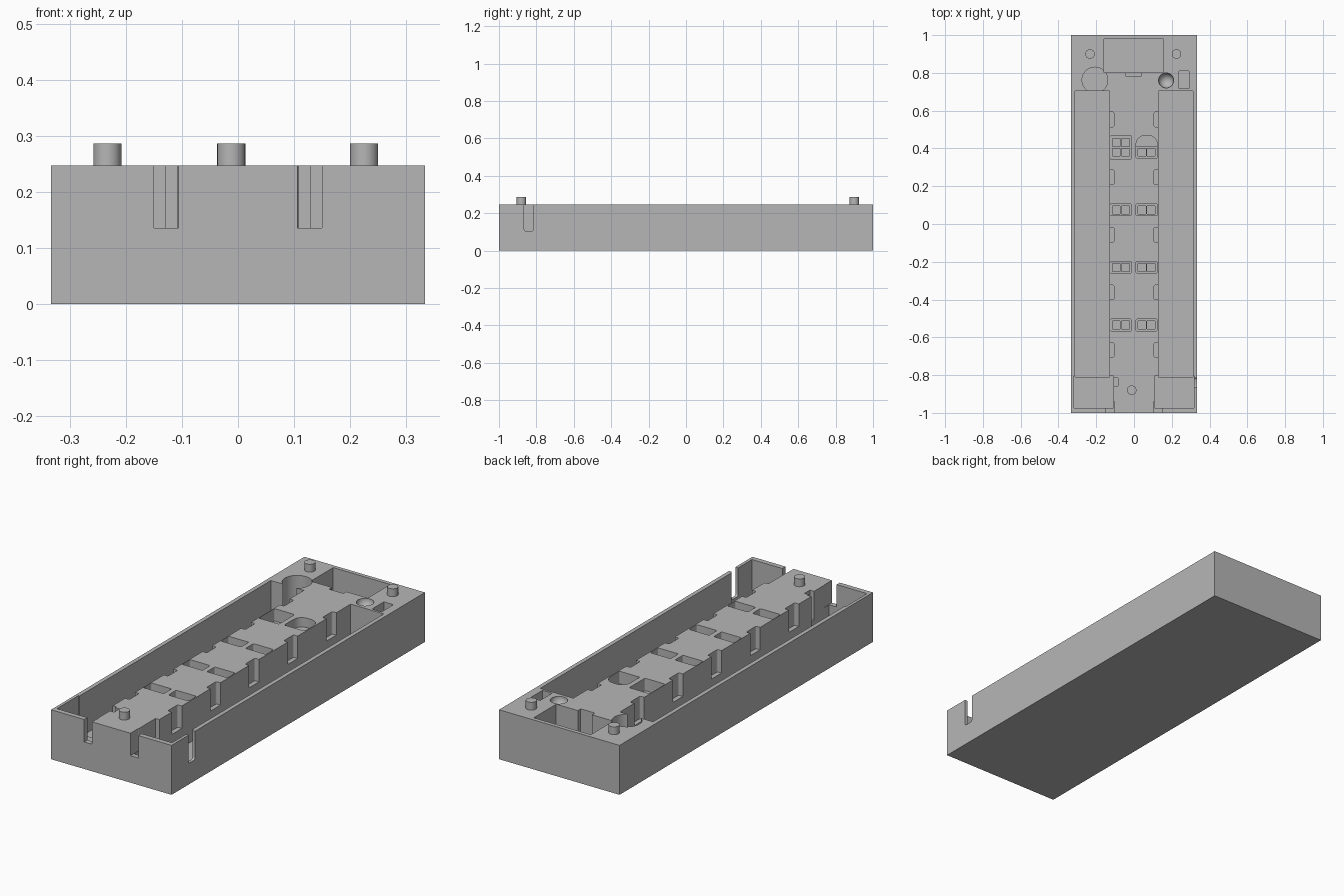
import bpy, bmesh, math
from mathutils import Matrix

default = bpy.data.objects.get("Cube")
if default:
    bpy.data.objects.remove(default, do_unlink=True)

TOP = 0.247
OVER = 0.3    # cutters reach above the top face

gray = bpy.data.materials.new("matte_gray")
gray.use_nodes = True
color = (0.47, 0.47, 0.47, 1)
gray.diffuse_color = color
gray.node_tree.nodes["Principled BSDF"].inputs["Base Color"].default_value = color


def finish(bm, name):
    mesh = bpy.data.meshes.new(name)
    bm.to_mesh(mesh)
    bm.free()
    mesh.materials.append(gray)
    obj = bpy.data.objects.new(name, mesh)
    bpy.context.collection.objects.link(obj)
    return obj


def box(name, x0, x1, y0, y1, z0, z1=OVER, radius=0, axis=2):
    """Box between limits, with edges along one axis optionally rounded."""
    bm = bmesh.new()
    bmesh.ops.create_cube(bm, size=1)
    for v in bm.verts:
        v.co = [lo + (c + 0.5) * (hi - lo)
                for c, lo, hi in zip(v.co, (x0, y0, z0), (x1, y1, z1))]
    if radius:
        edges = [e for e in bm.edges
                 if abs((e.verts[0].co - e.verts[1].co).normalized()[axis]) > 0.9]
        bmesh.ops.bevel(bm, geom=edges, offset=radius, segments=4,
                        profile=0.5, affect='EDGES')
    return finish(bm, name)


def cylinder(name, x, y, r, z0, z1):
    bm = bmesh.new()
    bmesh.ops.create_cone(bm, cap_ends=True, segments=48, radius1=r, radius2=r,
                          depth=z1 - z0,
                          matrix=Matrix.Translation((x, y, (z0 + z1) / 2)))
    return finish(bm, name)


def ball(name, x, y, z, r):
    bm = bmesh.new()
    bmesh.ops.create_uvsphere(bm, u_segments=32, v_segments=17, radius=r,
                              matrix=Matrix.Translation((x, y, z)))
    return finish(bm, name)


body = box("tray_body", -0.333, 0.333, -1, 1, 0, TOP)
cutters = []


def cut(obj):
    obj.hide_render = True
    cutters.append(obj)


# Long side troughs and the front corner pockets
for label, s in (("right", -1), ("left", 1)):
    a, b = sorted((s * 0.129, s * 0.312))
    cut(box(label + "_trough_cut", a, b, -0.81, 0.705, 0.04))
    a, b = sorted((s * 0.108, s * 0.318))
    cut(box(label + "_pocket_cut", a, b, -0.975, -0.805, 0.06))
    # Notches along the ridge walls
    a, b = sorted((s * 0.106, s * 0.15))
    for i in range(6):
        y = 0.553 - i * 0.305
        cut(box(label + "_notch_cut", a, b, y - 0.039, y + 0.039, 0.135,
                radius=0.008))

# Rear compartment with its small notch
cut(box("rear_pocket_cut", -0.16, 0.155, 0.803, 0.98, 0.06))
cut(box("rear_notch_cut", -0.043, 0.036, 0.78, 0.82, 0.12))

# Wire slots beside the front pockets
cut(box("outer_slot_cut", 0.3, 0.36, -0.865, -0.815, 0.105,
        radius=0.01, axis=0))
cut(box("inner_slot_cut", -0.13, -0.085, -0.857, -0.815, 0.105))

# Round well, bowl and small rectangular slot at the rear
cut(cylinder("round_well_cut", -0.207, 0.762, 0.068, 0.1, OVER))
cut(ball("bowl_cut", 0.17, 0.76, TOP - 0.002, 0.04))
cut(box("rear_slot_cut", 0.238, 0.291, 0.717, 0.811, 0.12))


def cell(x, y, rows=1):
    """Shallow recess holding deeper square holes in pairs."""
    h = 0.031 * rows
    cut(box("cell_recess_cut", x - 0.056, x + 0.056, y - h, y + h, 0.185,
            radius=0.006))
    for r in range(rows):
        yc = y + (r - (rows - 1) / 2) * 0.052
        for dx in (-0.024, 0.024):
            cut(box("cell_hole_cut", x + dx - 0.021, x + dx + 0.021,
                    yc - 0.021, yc + 0.021, 0.14))


for y in (0.075, -0.23, -0.535):
    for x in (-0.07, 0.067):
        cell(x, y)
cell(-0.07, 0.406, 2)
cell(0.067, 0.38)
cut(box("arch_recess_cut", 0.011, 0.123, 0.36, 0.468, 0.2, radius=0.045))

# Carve every recess, then drop the cutters
for c in cutters:
    mod = body.modifiers.new(c.name, 'BOOLEAN')
    mod.operation = 'DIFFERENCE'
    mod.solver = 'EXACT'
    mod.object = c
graph = bpy.context.evaluated_depsgraph_get()
carved = bpy.data.meshes.new_from_object(body.evaluated_get(graph))
body.modifiers.clear()
body.data = carved
for c in cutters:
    bpy.data.objects.remove(c, do_unlink=True)

# Locating pegs
parts = [body]
for name, x, y in (("rear_right_peg", -0.233, 0.9),
                   ("rear_left_peg", 0.225, 0.9),
                   ("front_peg", -0.012, -0.88)):
    parts.append(cylinder(name, x, y, 0.025, TOP - 0.01, 0.286))

bpy.ops.object.select_all(action='DESELECT')
for p in parts:
    p.select_set(True)
bpy.context.view_layer.objects.active = body
bpy.ops.object.shade_smooth_by_angle(angle=math.radians(30))
